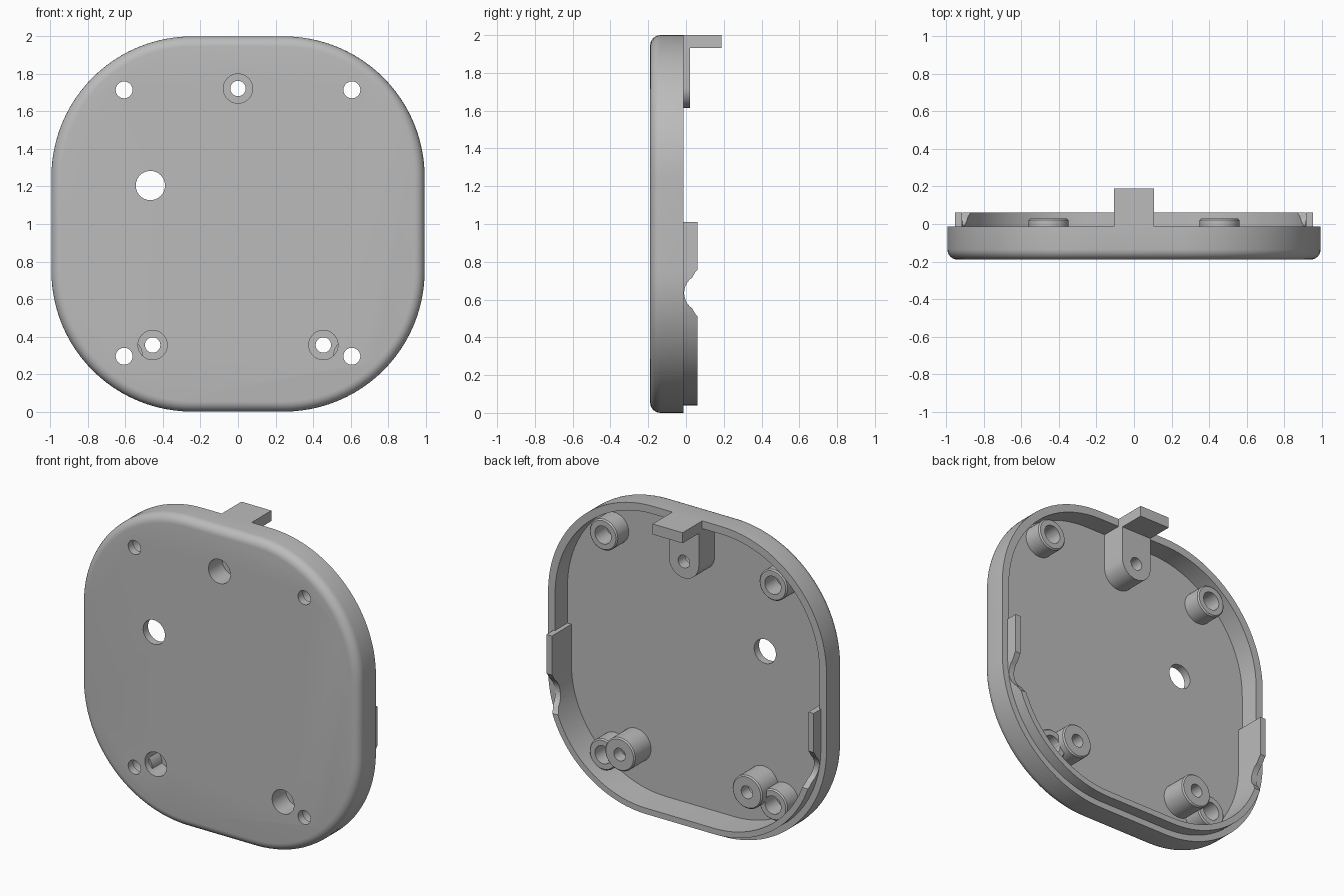
import bpy, bmesh, math

if "Cube" in bpy.data.objects:
    bpy.data.objects.remove(bpy.data.objects["Cube"], do_unlink=True)

grey = bpy.data.materials.new("plain grey")
grey.use_nodes = True
COLOUR = (0.5, 0.5, 0.5, 1)
grey.diffuse_color = COLOUR
grey.node_tree.nodes["Principled BSDF"].inputs["Base Color"].default_value = COLOUR

RIM, FLOOR, FRONT = -0.013, -0.14, -0.19


def arc(cx, cz, r, start, end, n):
    """Points of an arc in the x-z plane, angles in degrees."""
    step = math.radians(end - start) / n
    a0 = math.radians(start)
    return [(cx + r * math.cos(a0 + i * step), cz + r * math.sin(a0 + i * step))
            for i in range(n + 1)]


def outline(inset):
    """Rounded square of the case, moved inwards by inset."""
    r, cx, cz = 0.75 - inset, 0.245, 0.25
    pts = []
    for k, (sx, sz) in enumerate([(1, 1), (-1, 1), (-1, -1), (1, -1)]):
        pts += arc(sx * cx, 1 + sz * cz, r, 90 * k, 90 * k + 90, 24)
    return pts


def loft(name, rings, ring_shape=False):
    """Skin a list of (outline, y); cap the ends or close it into a ring."""
    bm = bmesh.new()
    loops = [[bm.verts.new((x, y, z)) for x, z in pts] for pts, y in rings]
    pairs = list(zip(loops, loops[1:]))
    if ring_shape:
        pairs.append((loops[-1], loops[0]))
    else:
        bm.faces.new(loops[0])
        bm.faces.new(loops[-1])
    for a, b in pairs:
        for i in range(len(a)):
            j = (i + 1) % len(a)
            bm.faces.new((a[i], a[j], b[j], b[i]))
    bmesh.ops.recalc_face_normals(bm, faces=bm.faces)
    mesh = bpy.data.meshes.new(name)
    bm.to_mesh(mesh)
    bm.free()
    mesh.materials.append(grey)
    obj = bpy.data.objects.new(name, mesh)
    bpy.context.collection.objects.link(obj)
    return obj


def rod(name, x, z, r, y0, y1, edge=0.0):
    """Cylinder along y with an optional chamfer at its back end."""
    full = arc(x, z, r, 0, 360, 40)[:-1]
    rings = [(full, y0), (full, y1 - edge)]
    if edge:
        rings.append((arc(x, z, r - edge, 0, 360, 40)[:-1], y1))
    return loft(name, rings)


def box(name, x0, x1, y0, y1, z0, z1):
    pts = [(x0, z0), (x1, z0), (x1, z1), (x0, z1)]
    return loft(name, [(pts, y0), (pts, y1)])


def activate(obj):
    bpy.ops.object.select_all(action='DESELECT')
    obj.select_set(True)
    bpy.context.view_layer.objects.active = obj


def cut(obj, cutters):
    for c in cutters:
        mod = obj.modifiers.new("cut", 'BOOLEAN')
        mod.operation, mod.solver, mod.object = 'DIFFERENCE', 'EXACT', c
        activate(obj)
        bpy.ops.object.modifier_apply(modifier=mod.name)


# Case shell: rounded front edge, rim, inner wall and floor
FILLET = 0.055
rings = []
for i in range(7):
    a = math.pi / 2 * i / 6
    rings.append((outline(FILLET * (1 - math.sin(a))), FRONT + FILLET * (1 - math.cos(a))))
rings += [(outline(0), RIM), (outline(0.05), RIM), (outline(0.05), FLOOR)]
shell = loft("case_shell", rings)

# Raised locating lip around the lower half
lip = loft("locating_lip", [(outline(0.04), FLOOR - 0.01), (outline(0.04), 0.06),
                            (outline(0.078), 0.06), (outline(0.078), FLOOR - 0.01)], True)
upper_cutter = box("lip_upper_cutter", -2, 2, -1, 1, 1.01, 3)
# Cable notch: a round scoop with flared shoulders, running along x
bm = bmesh.new()
profile = [(0.155, 0.2), (0.125, 0.062), (0.115, 0.052)]
profile += [(0.1 * math.cos(a), 0.09 - 0.1 * math.sin(a))
            for a in [math.radians(35 + 11 * i) for i in range(11)]]
profile += [(-0.115, 0.052), (-0.125, 0.062), (-0.155, 0.2)]
face = bm.faces.new([bm.verts.new((-2, y, 0.635 + dz)) for dz, y in profile])
ext = bmesh.ops.extrude_face_region(bm, geom=[face])
bmesh.ops.translate(bm, vec=(4, 0, 0),
                    verts=[v for v in ext["geom"] if isinstance(v, bmesh.types.BMVert)])
bmesh.ops.recalc_face_normals(bm, faces=bm.faces)
notch_mesh = bpy.data.meshes.new("lip_notch_cutter")
bm.to_mesh(notch_mesh)
bm.free()
notch = bpy.data.objects.new("lip_notch_cutter", notch_mesh)
bpy.context.collection.objects.link(notch)
cut(lip, [upper_cutter, notch])
helpers = [upper_cutter, notch]
parts = [shell, lip]

# Corner bosses, stepped bore
for side, x in (("left", 0.607), ("right", -0.607)):
    for level, z in (("upper", 1.715), ("lower", 0.295)):
        boss = rod(f"{level}_{side}_boss", x, z, 0.1, FLOOR - 0.01, -0.02, 0.008)
        bore = rod("boss_bore_cutter", x, z, 0.058, FLOOR + 0.001, 0.3)
        hole = rod("boss_hole_cutter", x, z, 0.045, -0.5, 0.3)
        cut(boss, [bore, hole])
        cut(shell, [hole])
        if level == "lower":
            cut(lip, [bore])
        helpers += [bore, hole]
        parts.append(boss)


def screw_cutters(x, z):
    """Counterbore from the front and a through hole."""
    pair = [rod("counterbore_cutter", x, z, 0.078, -0.5, -0.05),
            rod("screw_hole_cutter", x, z, 0.041, -0.6, 0.4)]
    helpers.extend(pair)
    return pair


# Lower screw posts
for side, x in (("left", 0.455), ("right", -0.455)):
    post = rod(f"{side}_screw_post", x, 0.355, 0.107, FLOOR - 0.01, 0.028, 0.008)
    cutters = screw_cutters(x, 0.355)
    for target in (post, shell):
        cut(target, cutters)
    parts.append(post)

# Upper mount: round-bottomed post carrying a tab that points backwards
W = 0.107
mount = loft("upper_mount", [(pts, y) for pts, y in [
    ([(W, 1.96)] + [(-W, 1.96)] + arc(0, 1.722, W, 180, 360, 20), d)
    for d in (FLOOR - 0.01, 0.022)]])
cutters = screw_cutters(0, 1.722)
for target in (mount, shell):
    cut(target, cutters)
tab = box("rear_tab", -W, W, RIM - 0.02, 0.188, 1.932, 2.0)
parts += [mount, tab]

# Round opening in the front plate
opening = rod("opening_cutter", -0.467, 1.205, 0.078, -0.5, 0.3)
cut(shell, [opening])
helpers.append(opening)

for h in helpers:
    bpy.data.objects.remove(h, do_unlink=True)
for p in parts:
    activate(p)
    bpy.ops.object.shade_smooth_by_angle(angle=math.radians(30))
